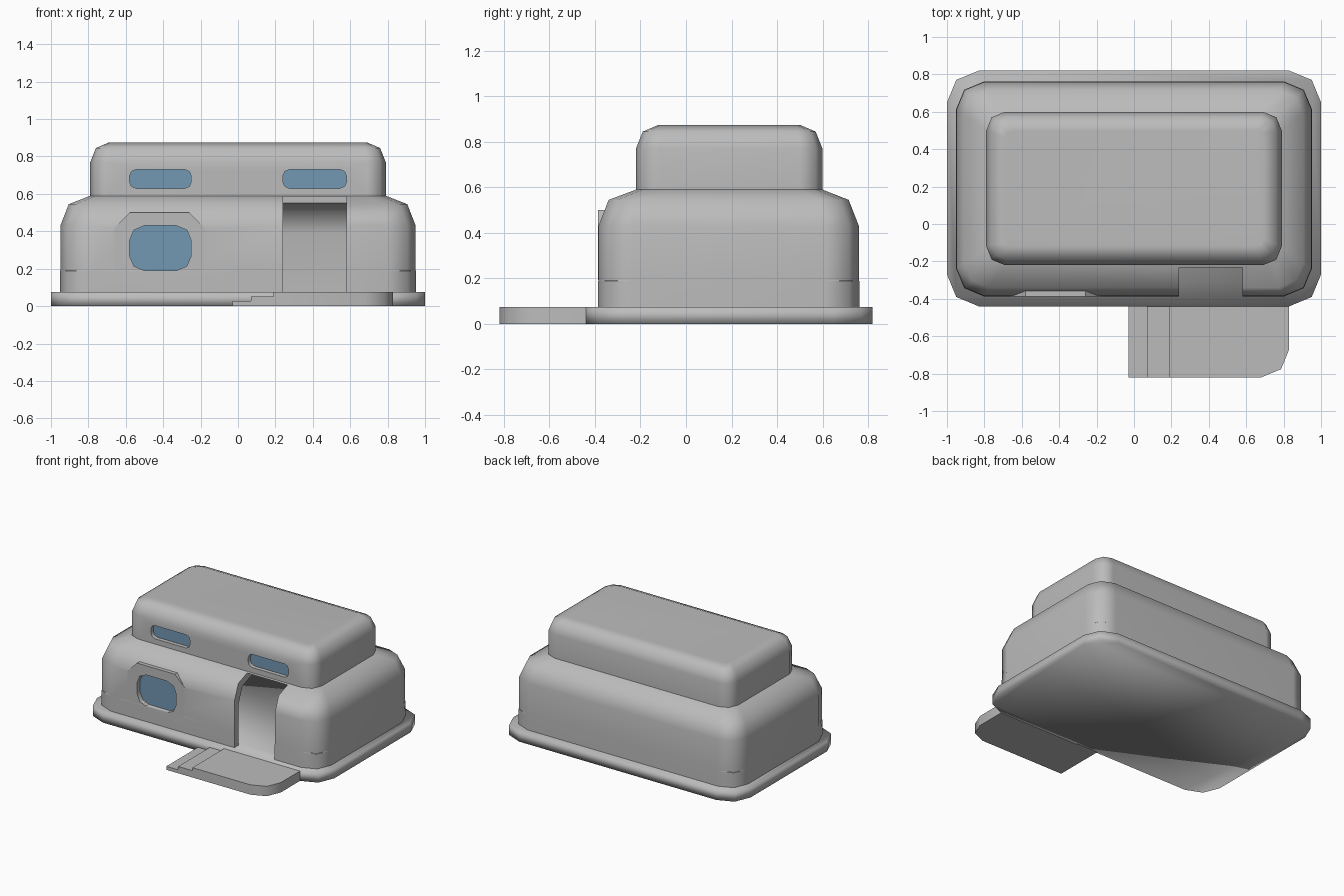
import bpy
import bmesh
import math
from mathutils import Vector

cube = bpy.data.objects.get("Cube")
if cube:
    bpy.data.objects.remove(cube, do_unlink=True)


def material(name, rgb):
    mat = bpy.data.materials.new(name)
    mat.use_nodes = True
    mat.diffuse_color = (*rgb, 1)
    mat.node_tree.nodes["Principled BSDF"].inputs["Base Color"].default_value = (*rgb, 1)
    return mat


GREY = material("hull grey", (0.5, 0.5, 0.5))
BLUE = material("window blue", (0.17, 0.31, 0.45))


def outline(x0, x1, y0, y1, radii, segments=2):
    """Rounded rectangle, counter-clockwise from the far corner (x1, y1)."""
    if not isinstance(radii, (tuple, list)):
        radii = [radii] * 4
    corners = [(x1, y1, -1, -1), (x0, y1, 1, -1), (x0, y0, 1, 1), (x1, y0, -1, 1)]
    pts = []
    for i, ((x, y, sx, sy), r) in enumerate(zip(corners, radii)):
        if r == 0:
            pts.append((x, y))
            continue
        for k in range(segments + 1):
            a = math.radians(90) * (i + k / segments)
            pts.append((x + sx * r + r * math.cos(a), y + sy * r + r * math.sin(a)))
    return pts


def loft(name, rings, mat=GREY):
    """Skin a stack of equal-length rings of 3D points and cap both ends."""
    bm = bmesh.new()
    loops = [[bm.verts.new(p) for p in ring] for ring in rings]
    n = len(loops[0])
    for a, b in zip(loops, loops[1:]):
        for i in range(n):
            j = (i + 1) % n
            bm.faces.new((a[i], a[j], b[j], b[i]))
    bm.faces.new(loops[0][::-1])
    bm.faces.new(loops[-1])
    bmesh.ops.recalc_face_normals(bm, faces=bm.faces)
    mesh = bpy.data.meshes.new(name)
    bm.to_mesh(mesh)
    bm.free()
    mesh.materials.append(mat)
    obj = bpy.data.objects.new(name, mesh)
    bpy.context.collection.objects.link(obj)
    return obj


def slab(name, pts, z0, z1):
    return loft(name, [[(x, y, z) for x, y in pts] for z in (z0, z1)])


def panel(name, pts, y0, y1, mat=GREY):
    """Upright slab whose outline lies in the x-z plane."""
    return loft(name, [[(x, y, z) for x, z in pts] for y in (y0, y1)], mat)


def carve(obj, cutters):
    for cutter in cutters:
        mod = obj.modifiers.new("cut", 'BOOLEAN')
        mod.operation = 'DIFFERENCE'
        mod.solver = 'EXACT'
        mod.object = cutter
    bpy.context.view_layer.update()
    graph = bpy.context.evaluated_depsgraph_get()
    mesh = bpy.data.meshes.new_from_object(obj.evaluated_get(graph))
    obj.modifiers.clear()
    obj.data = mesh


def smooth(obj, degrees):
    bpy.ops.object.select_all(action='DESELECT')
    obj.select_set(True)
    bpy.context.view_layer.objects.active = obj
    bpy.ops.object.shade_smooth_by_angle(angle=math.radians(degrees))


def hull_ring(z, half, front, back, radius):
    return [(x, y, z) for x, y in outline(-half, half, front, back, radius)]


# Base plate with rounded corners
base = slab("base_plate", outline(-1, 1, -0.44, 0.82, 0.17), 0, 0.075)
smooth(base, 180)

# Hull: skirt, lower storey, sloping shoulder, upper storey
SECTIONS = [
    (0.05, 0.952, -0.387, 0.762, 0.15),
    (0.188, 0.952, -0.387, 0.762, 0.15),
    (0.19, 0.95, -0.385, 0.76, 0.15),
    (0.43, 0.95, -0.385, 0.76, 0.15),
    (0.545, 0.905, -0.34, 0.715, 0.13),
    (0.59, 0.79, -0.22, 0.60, 0.10),
    (0.77, 0.79, -0.22, 0.60, 0.10),
    (0.845, 0.76, -0.19, 0.57, 0.08),
    (0.875, 0.69, -0.12, 0.50, 0.04),
]
hull = loft("hull", [hull_ring(*s) for s in SECTIONS])

# Hollow interior, a wall thickness inside the hull
WALL = 0.05
inner = []
for z, half, front, back, radius in SECTIONS[2:]:
    inner.append(hull_ring(z - 0.04, half - WALL, front + WALL, back - WALL, radius * 0.7))
inner[0] = [(x, y, 0.02) for x, y, z in inner[0]]
interior = loft("interior_cutter", inner)

# Doorway and window openings
doorway = panel("doorway_cutter", outline(0.24, 0.58, 0.0, 0.585, 0), -0.6, -0.15)
low_hole = outline(-0.58, -0.25, 0.19, 0.43, 0.08)
high_left = outline(0.24, 0.58, 0.63, 0.73, 0.035)
high_right = outline(-0.58, -0.25, 0.63, 0.73, 0.035)
low_cutter = panel("low_window_cutter", low_hole, -0.6, -0.25)
high_cutters = [panel("high_window_cutter", p, -0.5, -0.12) for p in (high_left, high_right)]

# Flat surround that carries the low window over the curved shoulder
surround = panel("window_surround",
                 outline(-0.66, -0.18, 0.192, 0.5, (0.08, 0.08, 0, 0), 1), -0.387, -0.337)
carve(surround, [low_cutter])
smooth(surround, 30)

carve(hull, [interior, doorway, low_cutter] + high_cutters)
smooth(hull, 50)
hull.modifiers.new("clean_shading", 'WEIGHTED_NORMAL').keep_sharp = True

for cutter in [interior, doorway, low_cutter] + high_cutters:
    bpy.data.objects.remove(cutter, do_unlink=True)

# Recessed glass
panel("low_window_glass", low_hole, -0.350, -0.342, BLUE)
panel("high_left_glass", high_left, -0.190, -0.182, BLUE)
panel("high_right_glass", high_right, -0.190, -0.182, BLUE)

# Landing with one rounded outer corner, and two steps leading up to it
landing = slab("landing", outline(0.19, 0.83, -0.82, -0.43, (0, 0, 0, 0.15)), 0, 0.075)
smooth(landing, 50)
for name, x0, x1, top in (("upper_step", 0.07, 0.19, 0.052), ("lower_step", -0.03, 0.07, 0.026)):
    slab(name, outline(x0, x1, -0.82, -0.43, 0), 0, top)
